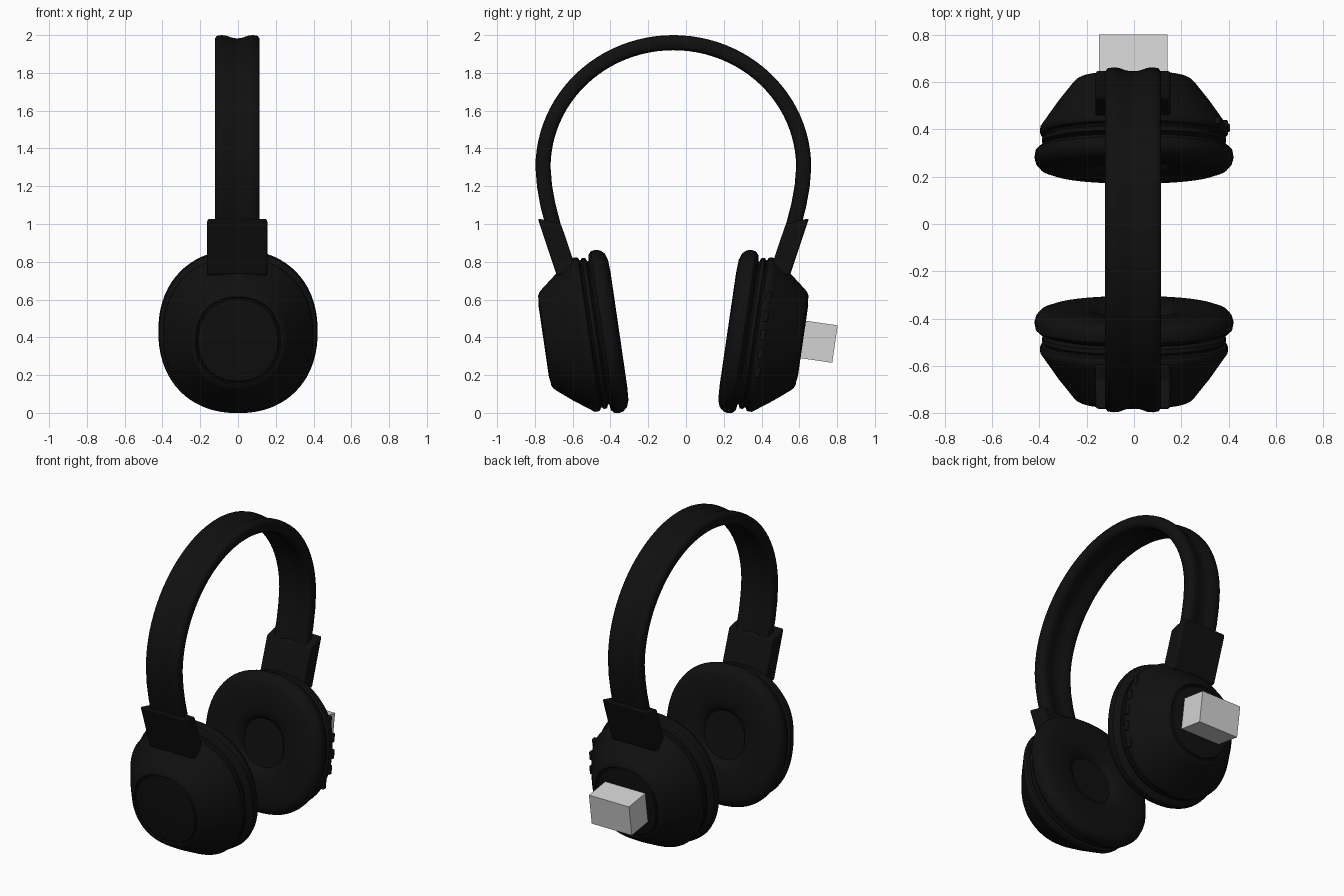
import bpy, bmesh, math

if "Cube" in bpy.data.objects:
    bpy.data.objects.remove(bpy.data.objects["Cube"])

MID_Y = -0.067               # plane of symmetry between the two cups
TILT = math.radians(8.3)
POWER = 2.2                  # roundness of the cup outline
SQUASH = 0.965               # cup width relative to its height


def material(name, rgb, rough):
    m = bpy.data.materials.new(name)
    m.use_nodes = True
    m.diffuse_color = (*rgb, 1)
    shader = m.node_tree.nodes["Principled BSDF"]
    shader.inputs["Base Color"].default_value = (*rgb, 1)
    shader.inputs["Roughness"].default_value = rough
    return m


BLACK = material("matte black", (0.005, 0.005, 0.005), 0.6)
GREY = material("light grey", (0.65, 0.65, 0.65), 0.6)


def finish(name, bm, mat, angle=35, bevel=0):
    bmesh.ops.recalc_face_normals(bm, faces=bm.faces)
    mesh = bpy.data.meshes.new(name)
    bm.to_mesh(mesh)
    bm.free()
    mesh.materials.append(mat)
    ob = bpy.data.objects.new(name, mesh)
    bpy.context.collection.objects.link(ob)
    if bevel:
        mod = ob.modifiers.new("soft edges", 'BEVEL')
        mod.width, mod.segments = bevel, 3
    if angle:
        bpy.ops.object.select_all(action='DESELECT')
        ob.select_set(True)
        bpy.context.view_layer.objects.active = ob
        bpy.ops.object.shade_smooth_by_angle(angle=math.radians(angle))
    return ob


def cup_point(side, x, v, u):
    """Cup space (across, up the cup, outward) to world space."""
    y = 0.288 + u * math.cos(TILT) + v * math.sin(TILT)
    z = 0.44 - u * math.sin(TILT) + v * math.cos(TILT)
    return (x, MID_Y + side * y, z)


def bridge(bm, rings):
    for a, b in zip(rings, rings[1:]):
        for i in range(len(a)):
            j = (i + 1) % len(a)
            bm.faces.new((a[i], a[j], b[j], b[i]))


def rounded_lathe(name, side, profile, steps=72):
    """Sweep (radius, outward) points around the squarish cup outline."""
    bm = bmesh.new()
    rings = []
    for r, u in profile:
        ring = []
        for k in range(steps):
            a = math.tau * k / steps
            c, s = math.cos(a), math.sin(a)
            x = math.copysign(abs(c) ** (2 / POWER), c) * r * SQUASH
            v = math.copysign(abs(s) ** (2 / POWER), s) * r
            ring.append(bm.verts.new(cup_point(side, x, v, u)))
        rings.append(ring)
    bridge(bm, rings)
    bm.faces.new(rings[0])
    bm.faces.new(rings[-1])
    return finish(name, bm, BLACK)


def cup_box(name, side, centre, size, mat, angle=35, bevel=0):
    bm = bmesh.new()
    bmesh.ops.create_cube(bm, size=1)
    for p in bm.verts:
        p.co = cup_point(side, *(c + q * s for c, q, s in zip(centre, p.co, size)))
    return finish(name, bm, mat, angle, bevel)


CUSHION = [(0.15, 0.05), (0.16, 0.03), (0.18, 0.016), (0.22, 0.005), (0.30, 0.0),
           (0.375, 0.004), (0.41, 0.016), (0.43, 0.038), (0.437, 0.062),
           (0.432, 0.088), (0.415, 0.103), (0.385, 0.108), (0.37, 0.12)]
SHELL = [(0.37, 0.10), (0.385, 0.115), (0.402, 0.122), (0.404, 0.14), (0.394, 0.147),
         (0.394, 0.153), (0.408, 0.16), (0.413, 0.172), (0.411, 0.19), (0.40, 0.205),
         (0.335, 0.295), (0.27, 0.375), (0.255, 0.39), (0.24, 0.397), (0.234, 0.398),
         (0.229, 0.391), (0.222, 0.391), (0.217, 0.399), (0.19, 0.403)]

# Ear cups and the sliders that carry them
for side, end in ((-1, "front"), (1, "back")):
    rounded_lathe(end + "_ear_cushion", side, CUSHION)
    rounded_lathe(end + "_cup_shell", side, SHELL)

    bm = bmesh.new()
    outline = [(0.718, 1.03), (0.595, 1.0), (0.50, 0.72), (0.618, 0.73)]
    bridge(bm, [[bm.verts.new((x, MID_Y + side * y, z)) for y, z in outline]
                for x in (-0.163, 0.155)])
    bmesh.ops.holes_fill(bm, edges=bm.edges)
    finish(end + "_slider", bm, BLACK, bevel=0.012)

# Control buttons on the left edge of the back cup
for n, v in enumerate((0.2, 0.1, 0, -0.1, -0.2)):
    x = 0.408 * SQUASH * (1 - (abs(v) / 0.408) ** POWER) ** (1 / POWER)
    cup_box(f"control_button_{n + 1}", 1, (x, v, 0.188), (0.024, 0.058, 0.03),
            BLACK, bevel=0.006)

# Block on the outside of the back cup
cup_box("outer_block", 1, (-0.004, 0.007, 0.479), (0.29, 0.2, 0.187), GREY, angle=0)

# Headband: a grooved strap swept along an arch with straight tapering ends
half = [(0.0, 0.022), (0.03, 0.027), (0.06, 0.038), (0.085, 0.04), (0.108, 0.036), (0.119, 0.02)]
top = [(-x, t) for x, t in half[:0:-1]] + half
section = top + [(x, -t) for x, t in reversed(top)]

leg = [(0.585, 0.82), (0.61, 0.9), (0.638, 1.0), (0.664, 1.1), (0.682, 1.2)]
arch = [(0.69 * math.cos(a), 1.3 + 0.66 * math.sin(a))
        for a in (math.pi * k / 48 for k in range(49))]
path = leg + arch + [(-y, z) for y, z in reversed(leg)]

bm = bmesh.new()
rings = []
for i, (y, z) in enumerate(path):
    before, after = path[max(i - 1, 0)], path[min(i + 1, len(path) - 1)]
    dy, dz = after[0] - before[0], after[1] - before[1]
    d = math.hypot(dy, dz)
    rings.append([bm.verts.new((x - 0.004, MID_Y + y + t * dz / d, z - t * dy / d))
                  for x, t in section])
bridge(bm, rings)
bm.faces.new(rings[0])
bm.faces.new(rings[-1])
finish("headband", bm, BLACK, angle=50)
